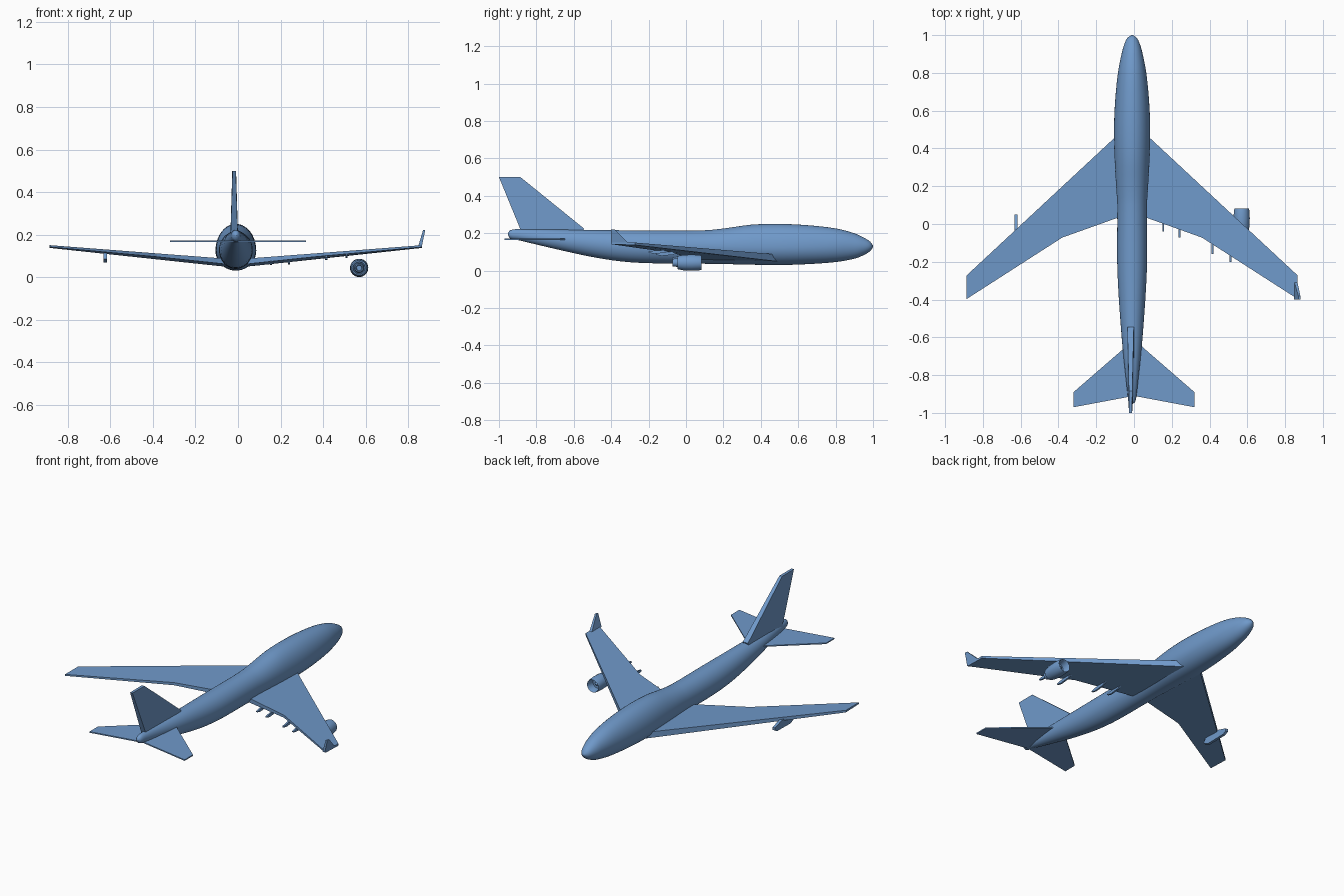
import bpy
import bmesh
from math import sin, cos, pi
from mathutils import Vector

default_cube = bpy.data.objects.get("Cube")
if default_cube:
    bpy.data.objects.remove(default_cube, do_unlink=True)

BLUE = (0.16, 0.32, 0.59, 1.0)
paint = bpy.data.materials.new("airframe blue")
paint.use_nodes = True
paint.diffuse_color = BLUE
paint.node_tree.nodes["Principled BSDF"].inputs["Base Color"].default_value = BLUE

CENTRE_X = -0.01


def make_object(name, bm, smooth=False):
    bmesh.ops.recalc_face_normals(bm, faces=bm.faces[:])
    mesh = bpy.data.meshes.new(name)
    bm.to_mesh(mesh)
    bm.free()
    mesh.materials.append(paint)
    obj = bpy.data.objects.new(name, mesh)
    bpy.context.collection.objects.link(obj)
    if smooth:
        bpy.ops.object.select_all(action='DESELECT')
        obj.select_set(True)
        bpy.context.view_layer.objects.active = obj
        bpy.ops.object.shade_smooth_by_angle(angle=0.7)
    return obj


def bridge_rings(bm, rings, cap_ends=True):
    loops = [[bm.verts.new(p) for p in ring] for ring in rings]
    for a, b in zip(loops, loops[1:]):
        for i in range(len(a)):
            j = (i + 1) % len(a)
            bm.faces.new((a[i], a[j], b[j], b[i]))
    if cap_ends:
        bm.faces.new(loops[0])
        bm.faces.new(loops[-1])


def slab(name, lower, upper):
    """Solid between two matching outlines."""
    bm = bmesh.new()
    bridge_rings(bm, [lower, upper])
    return make_object(name, bm)


def spline(points, steps):
    """Smooth curve through rows of values."""
    rows = [Vector(p) for p in points]
    result = []
    for i in range(len(rows) - 1):
        p0, p1 = rows[max(i - 1, 0)], rows[i]
        p2, p3 = rows[i + 1], rows[min(i + 2, len(rows) - 1)]
        # Tangents scaled to the station spacing
        span = p2[0] - p1[0]
        m1 = (p2 - p0) * (span / (p2[0] - p0[0]))
        m2 = (p3 - p1) * (span / (p3[0] - p1[0]))
        for s in range(steps):
            t = s / steps
            h = t * t * (3 - 2 * t)
            result.append(p1 * (1 - h) + p2 * h
                          + m1 * (t * (1 - t) ** 2) - m2 * (t * t * (1 - t)))
    return result + [rows[-1]]


# Fuselage: y, half width, bottom, top
stations = [
    (1.0, .004, .126, .134), (.985, .025, .105, .155), (.95, .042, .083, .177),
    (.9, .056, .064, .2), (.8, .075, .046, .226), (.65, .09, .035, .243),
    (.5, .096, .03, .25), (.35, .093, .032, .246), (.22, .086, .035, .228),
    (.1, .079, .037, .216), (-.2, .079, .04, .215), (-.35, .073, .05, .216),
    (-.5, .063, .073, .218), (-.65, .051, .105, .22), (-.8, .035, .14, .222),
    (-.9, .024, .164, .222), (-.94, .017, .173, .216), (-.953, .004, .192, .2),
]
SIDES = 40
rings = []
for row in spline([(*s, 0) if len(s) < 4 else s for s in stations], 3):
    y, half, low, high = row
    # Widest line stays low where the upper deck bulges
    middle = (low + min(high, .218)) / 2
    ring = []
    for k in range(SIDES):
        a = 2 * pi * k / SIDES
        rise = (high - middle) if sin(a) > 0 else (middle - low)
        ring.append((CENTRE_X + half * cos(a), y, middle + rise * sin(a)))
    rings.append(ring)
bm = bmesh.new()
bridge_rings(bm, rings)
make_object("fuselage", bm, smooth=True)

# Wings: x, y, top, thickness
wing_plan = [
    (.04, .505, .086, .038), (.1, .45, .09, .036), (.876, -.272, .15, .013),
    (.876, -.397, .15, .009), (.37, -.072, .111, .016), (.04, .046, .086, .026),
]
# Tailplane: x, y
tail_plan = [(0, -.61), (.055, -.66), (.32, -.89), (.32, -.97), (0, -.91)]
for side, label in ((1, "left"), (-1, "right")):
    upper = [(CENTRE_X + side * x, y, z) for x, y, z, t in wing_plan]
    lower = [(CENTRE_X + side * x, y, z - t) for x, y, z, t in wing_plan]
    slab(label + "_wing", lower, upper)
    slab(label + "_tailplane",
         [(side * x, y, .165) for x, y in tail_plan],
         [(side * x, y, .172) for x, y in tail_plan])

# Tail fin: y, z, half thickness
fin_plan = [(-.545, .225, .017), (-.56, .19, .018), (-.875, .19, .018),
            (-.885, .22, .016), (-1, .5, .008), (-.885, .5, .009)]
slab("tail_fin",
     [(-.018 - t, y, z) for y, z, t in fin_plan],
     [(-.018 + t, y, z) for y, z, t in fin_plan])

# Winglet on the left tip, leaning outward
winglet_plan = [(-.305, .145), (-.4, .145), (-.4, .221), (-.382, .221)]


def winglet_side(shift):
    return [(.848 + shift * (.6 if z > .2 else 1) + (z - .145) * .3, y, z)
            for y, z in winglet_plan]


slab("left_winglet", winglet_side(0), winglet_side(.017))

# Engine pod: lathe with open intake and a core nozzle
pod_profile = [
    (.035, .0), (.035, .032), (.078, .035), (.083, .038), (.07, .041),
    (.03, .043), (-.015, .041), (-.045, .035), (-.046, .029), (-.035, .027),
    (-.035, .024), (-.072, .02), (-.072, .015), (-.06, .012), (-.06, .0),
]
spinner_profile = [(.03, .013), (.045, .01), (.056, .004), (.058, .0)]
ENGINE_X, ENGINE_Z = .57, .043


def lathe(name, profile, sides=28):
    bm = bmesh.new()
    bridge_rings(bm, [[(ENGINE_X + max(r, .0002) * cos(2 * pi * k / sides), y,
                        ENGINE_Z + max(r, .0002) * sin(2 * pi * k / sides))
                       for k in range(sides)] for y, r in profile])
    return make_object(name, bm, smooth=True)


lathe("engine_pod", pod_profile)
lathe("engine_spinner", spinner_profile)

# Bare pylon under the right wing
pylon_plan = [(.05, .098), (.05, .082), (.03, .07), (-.1, .068),
              (-.14, .085), (-.12, .118), (-.02, .118)]
slab("right_pylon",
     [(-.633, y, z) for y, z in pylon_plan],
     [(-.617, y, z) for y, z in pylon_plan])

# Flap fairings under the left wing: x, rear end y, lower z
for n, (x, rear, low) in enumerate(
        [(.155, -.04, .056), (.24, -.072, .058), (.415, -.16, .079), (.51, -.2, .09)]):
    plan = [(rear, low + .006), (rear + .03, low), (rear + .09, low + .006),
            (rear + .12, low + .02), (rear + .05, low + .022), (rear, low + .012)]
    slab("flap_fairing_%d" % (n + 1),
         [(x - .005, y, z) for y, z in plan],
         [(x + .005, y, z) for y, z in plan])
